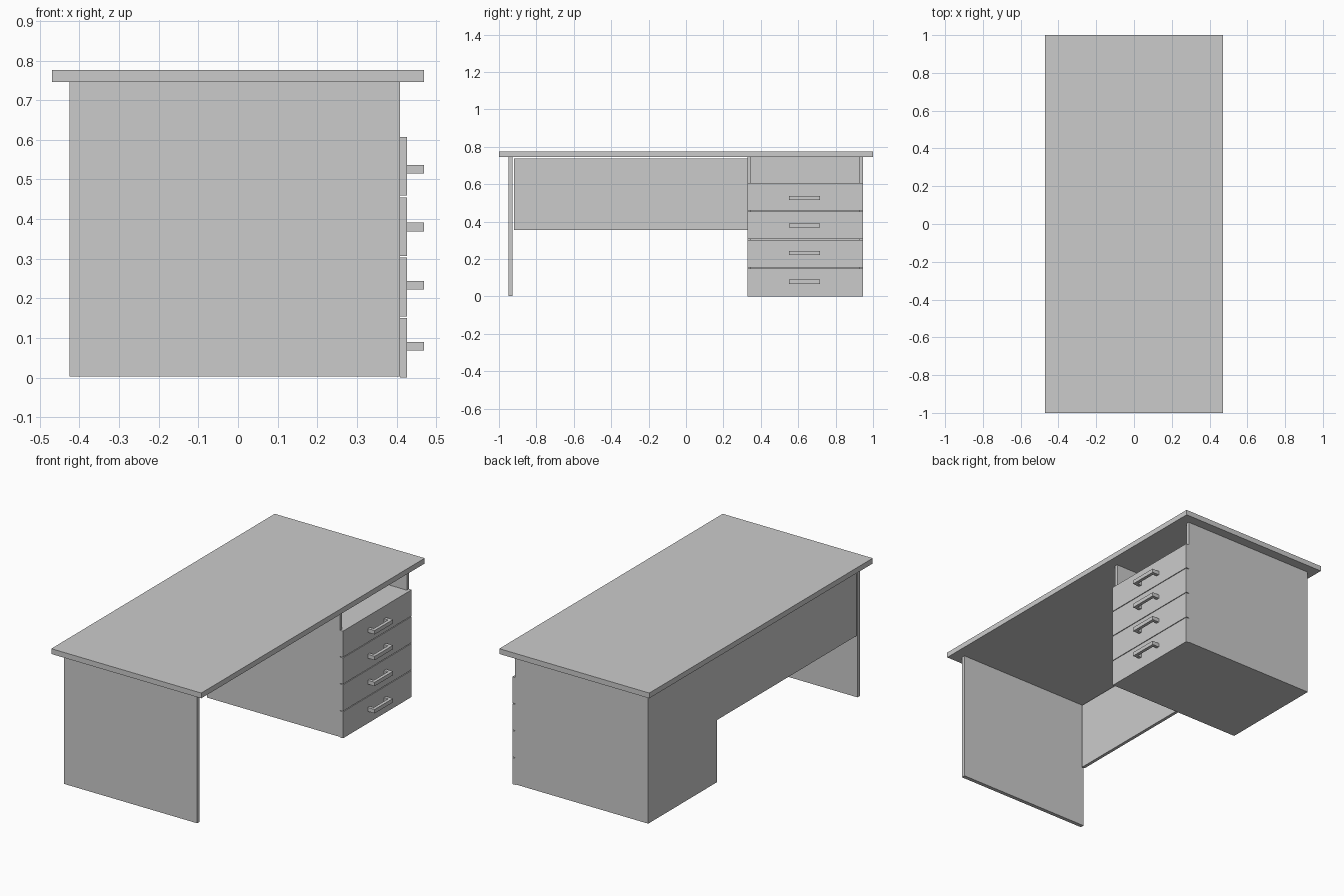
import bpy

if "Cube" in bpy.data.objects:
    bpy.data.objects.remove(bpy.data.objects["Cube"])


def box(name, x, y, z):
    """Axis-aligned box from (min, max) ranges."""
    verts = [(a, b, c) for a in x for b in y for c in z]
    faces = [(0, 1, 3, 2), (4, 6, 7, 5), (0, 4, 5, 1),
             (2, 3, 7, 6), (0, 2, 6, 4), (1, 5, 7, 3)]
    return add(name, verts, faces)


def prism(name, profile, z):
    """Counter-clockwise xy outline extruded between two heights."""
    n = len(profile)
    verts = [(px, py, h) for h in z for px, py in profile]
    faces = [tuple(reversed(range(n))), tuple(range(n, 2 * n))]
    faces += [(i, (i + 1) % n, n + (i + 1) % n, n + i) for i in range(n)]
    return add(name, verts, faces)


def add(name, verts, faces):
    mesh = bpy.data.meshes.new(name)
    mesh.from_pydata(verts, [], faces)
    obj = bpy.data.objects.new(name, mesh)
    bpy.context.collection.objects.link(obj)
    return obj


BACK, FRONT = -0.425, 0.409      # depth of the body along x
Y0, Y1 = 0.33, 0.945             # drawer pedestal width
T = 0.018                        # board thickness
BOTTOM, UNDER = 0.003, 0.746     # body height range

# Table top, free-standing leg panel and modesty panel
box("table_top", (-0.47, 0.47), (-1, 1), (UNDER, 0.776))
box("leg_panel", (BACK, FRONT), (-0.95, -0.928), (BOTTOM, UNDER))
box("modesty_panel", (BACK, BACK + T), (-0.92, Y0), (0.355, 0.738))

# Pedestal carcass, with an open compartment above the drawers
box("pedestal_inner_side", (BACK, FRONT), (Y0, Y0 + T), (BOTTOM, UNDER))
box("pedestal_outer_side", (BACK, FRONT), (Y1 - T, Y1), (BOTTOM, UNDER))
inner = (Y0 + T, Y1 - T)
box("pedestal_back", (BACK, BACK + T), inner, (BOTTOM, UNDER))
box("pedestal_base", (BACK + T, FRONT), inner, (BOTTOM, BOTTOM + T))
box("pedestal_shelf", (BACK + T, FRONT), inner, (0.588, 0.606))

# Drawer fronts with U-shaped handles
DF, HX = 0.427, 0.47             # drawer face and handle front along x
HY0, HY1, B = 0.552, 0.716, 0.018
handle = [(DF, HY0), (HX, HY0), (HX, HY1), (DF, HY1), (DF, HY1 - B),
          (HX - B, HY1 - B), (HX - B, HY0 + B), (DF, HY0 + B)]
drawers = [(0.0, 0.150, 0.079), (0.154, 0.303, 0.233),
           (0.307, 0.455, 0.380), (0.459, 0.607, 0.526)]
for i, (low, high, mid) in enumerate(drawers, 1):
    box(f"drawer_front_{i}", (FRONT, DF), (Y0, Y1), (low, high))
    prism(f"drawer_handle_{i}", handle, (mid - 0.011, mid + 0.011))
